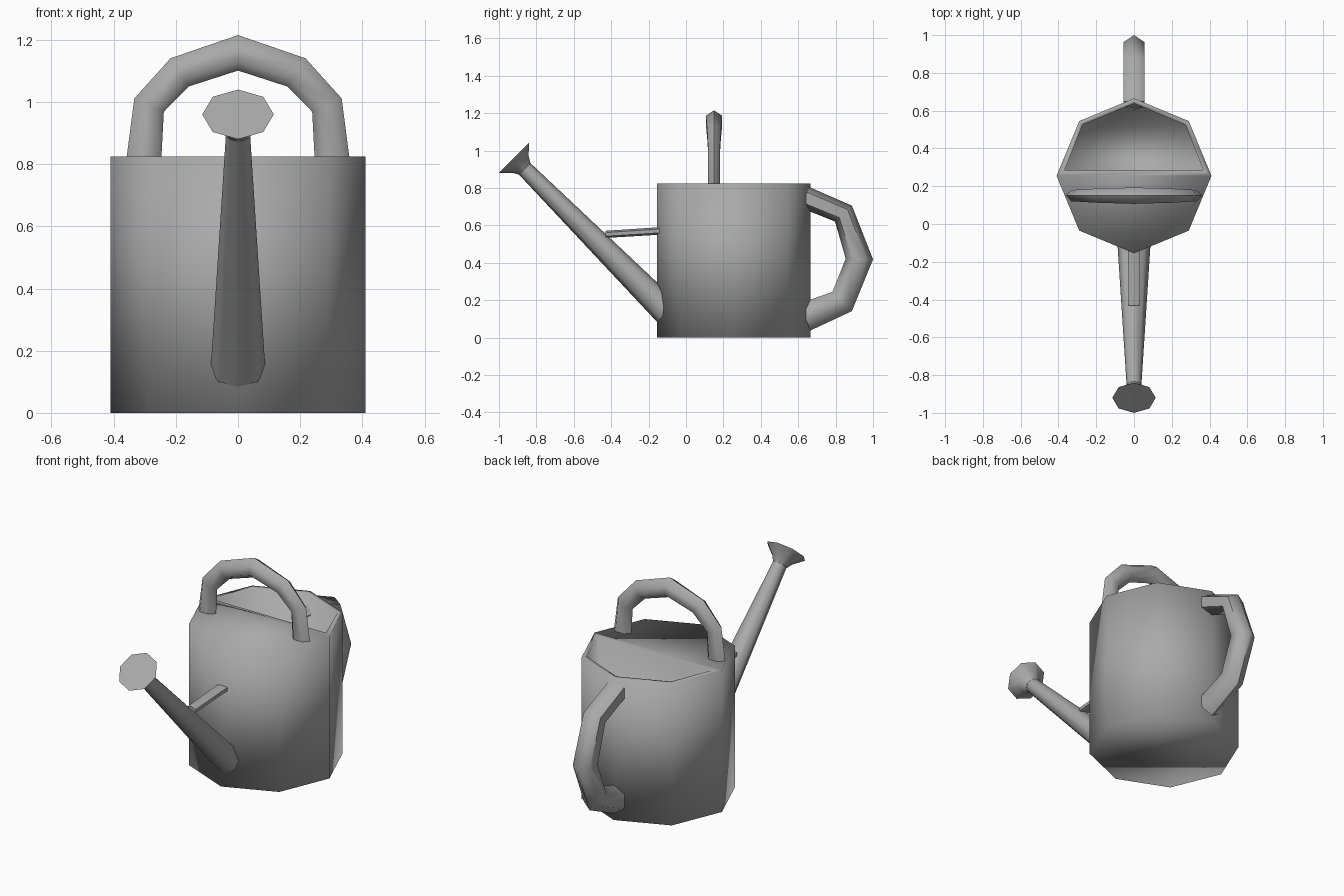
import bpy, bmesh, math
from mathutils import Vector

if "Cube" in bpy.data.objects:
    bpy.data.objects.remove(bpy.data.objects["Cube"])

metal = bpy.data.materials.new("grey_metal")
metal.diffuse_color = (0.4, 0.4, 0.4, 1)
metal.use_nodes = True
metal.node_tree.nodes["Principled BSDF"].inputs["Base Color"].default_value = metal.diffuse_color


def finish(name, bm, smooth_angle):
    bmesh.ops.recalc_face_normals(bm, faces=bm.faces)
    me = bpy.data.meshes.new(name)
    bm.to_mesh(me)
    bm.free()
    ob = bpy.data.objects.new(name, me)
    bpy.context.collection.objects.link(ob)
    me.materials.append(metal)
    bpy.ops.object.select_all(action='DESELECT')
    ob.select_set(True)
    bpy.context.view_layer.objects.active = ob
    bpy.ops.object.shade_smooth_by_angle(angle=math.radians(smooth_angle))
    return ob


def tube(name, path, radii, side, sides, angle=60):
    """Sweep a polygon along a planar path; radii are (in plane, sideways)."""
    bm = bmesh.new()
    pts = [Vector(p) for p in path]
    side = Vector(side)
    rings = []
    for i, p in enumerate(pts):
        a = (p - pts[max(i - 1, 0)]).normalized()
        b = (pts[min(i + 1, len(pts) - 1)] - p).normalized()
        up = (a + b).normalized().cross(side)
        r_up, r_side = radii[i]
        ring = []
        for k in range(sides):
            t = 2 * math.pi * k / sides
            ring.append(bm.verts.new(p + up * r_up * math.cos(t) + side * r_side * math.sin(t)))
        rings.append(ring)
    for r, s in zip(rings, rings[1:]):
        for k in range(sides):
            j = (k + 1) % sides
            bm.faces.new((r[k], r[j], s[j], s[k]))
    bm.faces.new(rings[0])
    bm.faces.new(rings[-1])
    return finish(name, bm, angle)


# Body: octagonal can, front half of the top covered, back half open
CY, R, H, FLOOR = 0.255, 0.41, 0.825, 0.08
bm = bmesh.new()
octagon = [(R * math.cos(k * math.pi / 4), CY + R * math.sin(k * math.pi / 4)) for k in range(8)]
low = [bm.verts.new((x, y, 0)) for x, y in octagon]
top = [bm.verts.new((x, y, H)) for x, y in octagon]
for k in range(8):
    j = (k + 1) % 8
    bm.faces.new((low[k], low[j], top[j], top[k]))
bm.faces.new(low)
bm.faces.new([top[k] for k in (4, 5, 6, 7, 0)])
hole = [(0.367, 0.285), (0.272, 0.525), (0, 0.638), (-0.272, 0.525), (-0.367, 0.285)]
rim = [bm.verts.new((x, y, H)) for x, y in hole]
base = [bm.verts.new((x, y, FLOOR)) for x, y in hole]
for k in range(5):
    j = (k + 1) % 5
    bm.faces.new((top[k], top[j if k < 4 else 0], rim[j], rim[k]))
    bm.faces.new((rim[k], rim[j], base[j], base[k]))
bm.faces.new(base)
finish("can_body", bm, 100)

# Carrying handle arching over the top
half = [(0.305, 0.79), (0.286, 0.99), (0.188, 1.095)]
arch = [(-x, 0.15, z) for x, z in half] + [(0, 0.15, 1.158)] + [(x, 0.15, z) for x, z in reversed(half)]
rad = [(0.057, 0.036), (0.052, 0.036), (0.054, 0.043)]
tube("top_handle", arch, rad + [(0.057, 0.05)] + rad[::-1], (0, 1, 0), 6)

# Pouring handle at the back
tube("back_handle",
     [(0, 0.635, 0.75), (0, 0.842, 0.663), (0, 0.927, 0.42), (0, 0.835, 0.193), (0, 0.635, 0.11)],
     [(0.06, 0.063), (0.062, 0.063), (0.073, 0.063), (0.073, 0.063), (0.078, 0.063)],
     (1, 0, 0), 6)

# Spout, its flared rose and the strut
tube("spout", [(0, -0.10, 0.138), (0, -0.87, 0.91)], [(0.077, 0.088), (0.043, 0.038)], (1, 0, 0), 8)
tube("spout_rose", [(0, -0.862, 0.902), (0, -0.885, 0.925), (0, -0.92, 0.96)],
     [(0.043, 0.04), (0.062, 0.06), (0.113, 0.115)], (1, 0, 0), 8)
tube("spout_strut", [(0, -0.43, 0.552), (0, -0.13, 0.571)], [(0.019, 0.033), (0.02, 0.036)], (1, 0, 0), 6)
